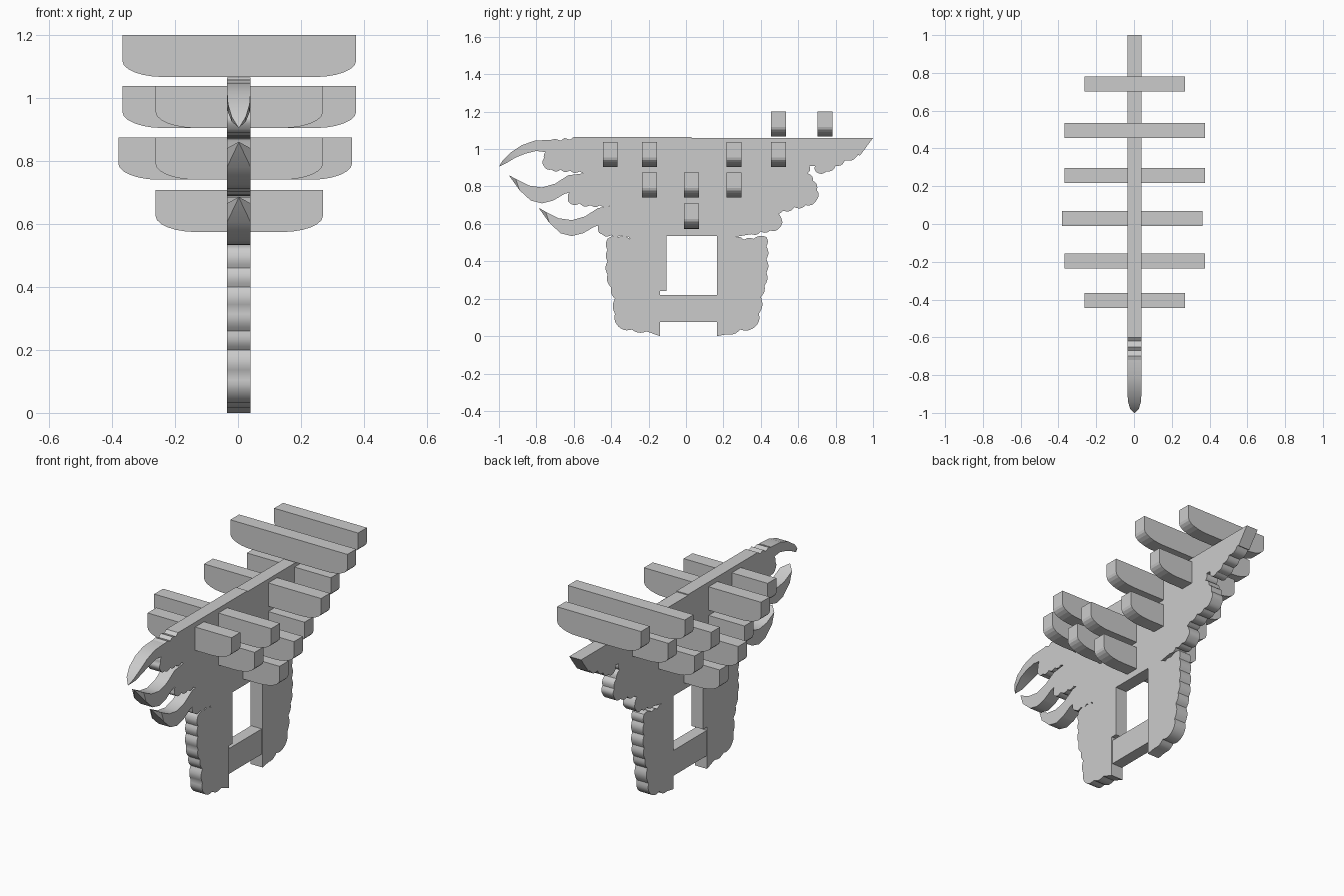
import bpy, bmesh, math
from mathutils import Vector

cube = bpy.data.objects.get("Cube")
if cube:
    bpy.data.objects.remove(cube, do_unlink=True)

grey = bpy.data.materials.new("plain_grey")
grey.use_nodes = True
colour = (0.6, 0.6, 0.6, 1)
grey.diffuse_color = colour
grey.node_tree.nodes["Principled BSDF"].inputs["Base Color"].default_value = colour

LEFT, RIGHT = -0.035, 0.04      # sides of the carved board
MID = (LEFT + RIGHT) / 2


def finish(name, bm, smooth=False):
    """Turn a bmesh into a named object with the shared material."""
    bmesh.ops.recalc_face_normals(bm, faces=bm.faces)
    mesh = bpy.data.meshes.new(name)
    bm.to_mesh(mesh)
    bm.free()
    mesh.materials.append(grey)
    obj = bpy.data.objects.new(name, mesh)
    bpy.context.collection.objects.link(obj)
    if smooth:
        bpy.ops.object.select_all(action='DESELECT')
        obj.select_set(True)
        bpy.context.view_layer.objects.active = obj
        bpy.ops.object.shade_smooth_by_angle(angle=math.radians(35))
    return obj


def prism(name, points, direction, smooth=False):
    """Extrude a closed outline along a direction."""
    bm = bmesh.new()
    face = bm.faces.new([bm.verts.new(p) for p in points])
    grown = bmesh.ops.extrude_face_region(bm, geom=[face], use_keep_orig=True)
    moved = [v for v in grown["geom"] if isinstance(v, bmesh.types.BMVert)]
    bmesh.ops.translate(bm, verts=moved, vec=direction)
    return finish(name, bm, smooth)


def scallop(points, depth=0.2, steps=5):
    """Swap each straight run for an outward carved lobe."""
    out = []
    for (ay, az), (by, bz) in zip(points, points[1:]):
        dy, dz = by - ay, bz - az
        for i in range(steps):
            t = i / steps
            bulge = depth * math.sin(math.pi * t)
            out.append((ay + dy * t + dz * bulge, az + dz * t - dy * bulge))
    return out + [points[-1]]


# Board outline in hundredths (y, z), running down the front and up the back
crown = [(3, 106), (3, 106.5), (-60, 106.5), (-62, 105), (-65, 106), (-67, 104.5),
         (-70, 105.5), (-73, 104.5)]
front_top = scallop([(-74, 99), (-76, 95), (-76, 91), (-72, 89), (-67, 89), (-62, 88.5), (-57, 88)])
front_mid = scallop([(-62, 77), (-63, 74), (-62, 71), (-57, 71), (-51, 70), (-46, 70), (-41, 69.5)])
front_low = scallop([(-46, 60), (-47, 57), (-45, 54.5), (-40, 54), (-35, 54), (-30, 54)])
front_leg = scallop([(-24, 53), (-30, 52), (-36, 53), (-42, 52), (-42, 46), (-42, 40), (-42, 33),
                     (-40, 26), (-38, 20), (-38, 12), (-36, 5), (-29, 3.5), (-21, 2.5)], 0.15)
opening = [(-14, 0), (-14, 24), (-10.5, 24), (-10.5, 53.5), (16.5, 53.5), (16.5, 0)]
back_leg = scallop([(22, 1), (29, 3.5), (37, 5), (39, 12), (40, 21), (42, 27), (43, 34),
                    (43, 41), (43, 48), (43, 53), (36, 52), (31, 51.5), (26, 53)], 0.15)
back_low = scallop([(35, 54.5), (40, 56), (45, 56.5), (50, 58), (51, 63), (47, 66), (44, 67)])
back_mid = scallop([(46, 66), (52, 67), (58, 69), (64, 70), (70, 73), (70, 78), (68, 83), (65, 87),
                    (66, 91)])
back_top = scallop([(69, 91), (70, 87.5), (75, 88), (80, 91), (85, 94), (92, 97)])
outline = (crown + front_top + [(-55, 87)] + front_mid + front_low + front_leg + opening
           + back_leg + back_low + back_mid + back_top + [(93, 96.5), (100, 106)])
prism("carved_board", [(LEFT, y / 100, z / 100) for y, z in outline],
      Vector((RIGHT - LEFT, 0, 0)), True)

# Cross rail between the legs
rail = [(-14, 7.5), (16.5, 7.5), (16.5, 22), (-14, 22)]
prism("leg_rail", [(LEFT + 0.002, y / 100, z / 100) for y, z in rail], Vector((0.068, 0, 0)))


def tusk(name, upper, lower, widths, shift=(0, 0)):
    """Loft a curved beak from its upper and lower edge lines."""
    bm = bmesh.new()
    half = (RIGHT - LEFT) / 2
    rings = []
    for (uy, uz), (ly, lz), w in zip(upper, lower, widths):
        corners = [(-w, uy, uz), (w, uy, uz), (w, ly, lz), (-w, ly, lz)]
        rings.append([bm.verts.new((MID + x * half, (y + shift[0]) / 100, (z + shift[1]) / 100))
                      for x, y, z in corners])
    for a, b in zip(rings, rings[1:]):
        for i in range(4):
            j = (i + 1) % 4
            bm.faces.new((a[i], a[j], b[j], b[i]))
    bm.faces.new(rings[0])
    bm.faces.new(rings[-1])
    bmesh.ops.remove_doubles(bm, verts=bm.verts, dist=0.0005)
    return finish(name, bm, True)


# Drooping upper beak
tusk("upper_beak",
     [(-100, 90.5), (-98, 94), (-94, 98), (-88, 102), (-81, 104.5), (-72, 105)],
     [(-100, 90.5), (-96, 92.5), (-91, 95.5), (-86, 97.5), (-80, 99), (-72, 98)],
     [0.02, 0.6, 0.92, 1, 1, 1])

# Two upturned beaks of the same form
for name, shift in (("middle_beak", (0, 0)), ("lower_beak", (16, -17.5))):
    tusk(name,
         [(-94.5, 86), (-91, 84), (-84, 80.5), (-77, 79.5), (-70, 81.5), (-63, 86), (-55, 87)],
         [(-94.5, 85.7), (-89, 78), (-83, 72.5), (-77, 71), (-71, 72.5), (-65, 76), (-55, 79)],
         [0.02, 1, 1, 1, 1, 1, 1], shift)


def arm(name, y, bottom, left, right):
    """Cross arm with rounded lower ends."""
    top, rise, run = bottom + 0.134, 0.052, 0.13
    arc = [math.pi / 2 * i / 6 for i in range(7)]
    ends = [(right - run + run * math.sin(a), bottom + rise * (1 - math.cos(a))) for a in arc]
    ends += [(right, top), (left, top)]
    ends += [(left + run - run * math.sin(a), bottom + rise * (1 - math.cos(a))) for a in reversed(arc)]
    prism(name, [(x, y - 0.04, z) for x, z in ends], Vector((0, 0.08, 0)))


# Stacked tiers: long arms, then short arms
TIERS = {"first": 0.574, "second": 0.74, "third": 0.904, "top": 1.066}
LONG = [("second", 0.03), ("third", -0.195), ("third", 0.257), ("top", 0.495)]
SHORT = [("first", 0.03), ("second", -0.195), ("second", 0.257),
         ("third", -0.405), ("third", 0.495), ("top", 0.742)]
for i, (tier, y) in enumerate(LONG):
    slide = -0.013 if tier == "second" else 0
    arm(f"{tier}_long_arm_{i}", y, TIERS[tier], slide - 0.367, slide + 0.375)
for i, (tier, y) in enumerate(SHORT):
    arm(f"{tier}_short_arm_{i}", y, TIERS[tier], -0.262, 0.27)
